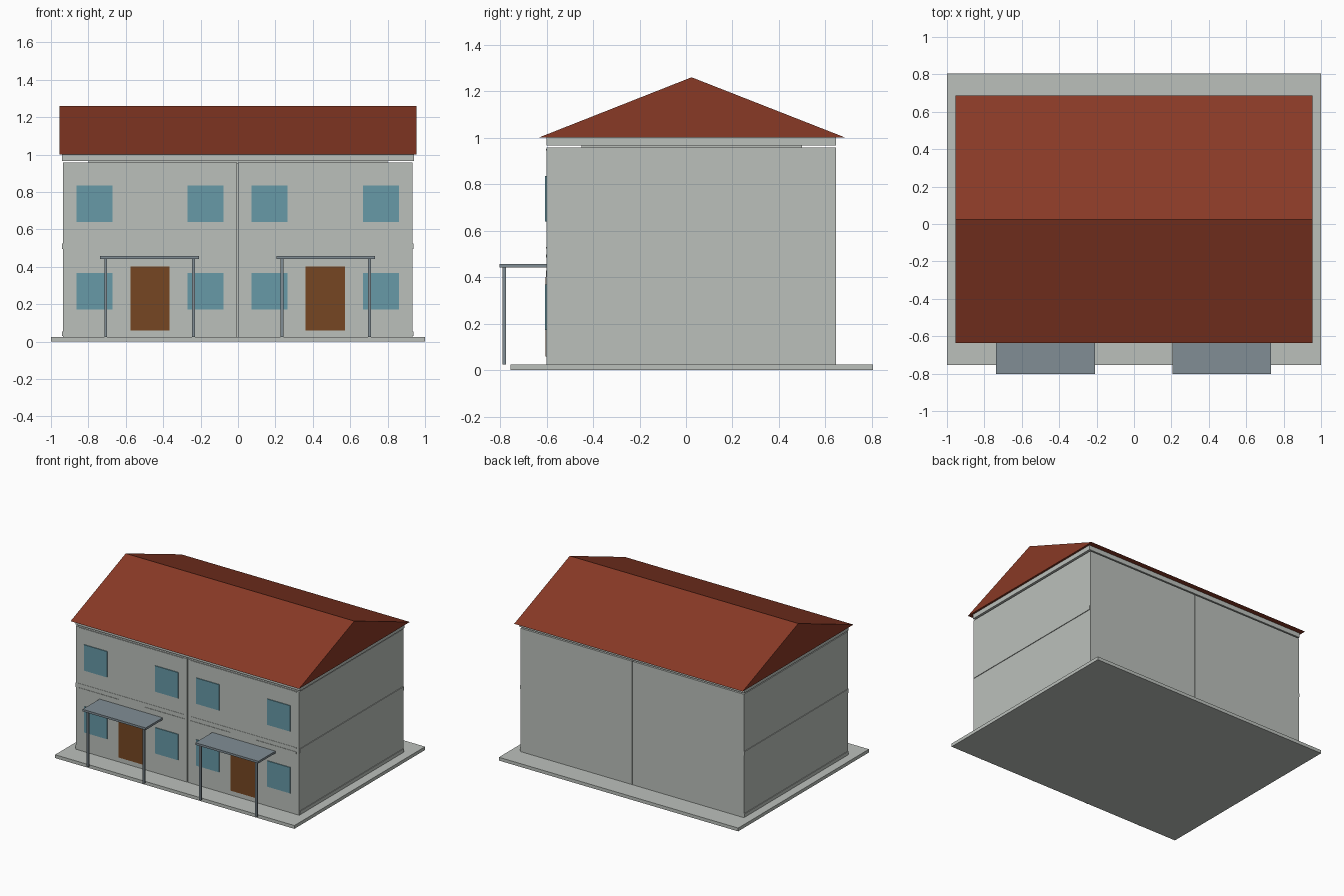
import bpy
import bmesh

if "Cube" in bpy.data.objects:
    bpy.data.objects.remove(bpy.data.objects["Cube"])


def material(name, rgb):
    m = bpy.data.materials.new(name)
    m.diffuse_color = (*rgb, 1)
    m.use_nodes = True
    m.node_tree.nodes["Principled BSDF"].inputs["Base Color"].default_value = m.diffuse_color
    return m


WALL = material("pale_render", (0.50, 0.53, 0.50))
ROOF = material("red_tile", (0.25, 0.041, 0.019))
GLASS = material("blue_glass", (0.135, 0.32, 0.39))
WOOD = material("brown_wood", (0.18, 0.062, 0.016))
METAL = material("grey_metal", (0.22, 0.27, 0.30))


def finish(name, bm, mat):
    bmesh.ops.recalc_face_normals(bm, faces=bm.faces[:])
    me = bpy.data.meshes.new(name)
    bm.to_mesh(me)
    bm.free()
    me.materials.append(mat)
    ob = bpy.data.objects.new(name, me)
    bpy.context.collection.objects.link(ob)
    return ob


def box(name, x, y, z, mat):
    """Box spanning the given (low, high) range on each axis."""
    bm = bmesh.new()
    bmesh.ops.create_cube(bm, size=1)
    for v in bm.verts:
        v.co = [r[0] if c < 0 else r[1] for c, r in zip(v.co, (x, y, z))]
    return finish(name, bm, mat)


FRONT, BACK = -0.60, 0.645

# Ground slab
box("ground_slab", (-1, 1), (-0.755, 0.805), (0, 0.025), WALL)

# Core behind the narrow joint between the two dwellings
box("party_wall", (-0.02, 0.02), (FRONT + 0.015, BACK - 0.015), (0.025, 0.955), WALL)

# Ceiling slab, separated from the walls by a shadow gap
box("ceiling_slab", (-0.94, 0.94), (FRONT, BACK), (0.966, 1.0), WALL)
box("ceiling_support", (-0.80, 0.80), (-0.45, 0.50), (0.95, 0.97), WALL)

# Gabled roof: triangular profile extruded along x
bm = bmesh.new()
profile = [(-0.635, 1.0), (0.687, 1.0), (0.024, 1.26)]
face = bm.faces.new([bm.verts.new((-0.955, y, z)) for y, z in profile])
ext = bmesh.ops.extrude_face_region(bm, geom=[face])["geom"]
bmesh.ops.translate(bm, vec=(1.91, 0, 0),
                    verts=[g for g in ext if isinstance(g, bmesh.types.BMVert)])
finish("roof", bm, ROOF)

# Two mirrored dwellings
for side, label in ((-1, "left"), (1, "right")):
    def part(name, x, y, z, mat):
        xs = tuple(sorted((side * x[0] - 0.002, side * x[1] - 0.002)))
        return box(f"{label}_{name}", xs, y, z, mat)

    part("walls", (0.003, 0.934), (FRONT, BACK), (0.025, 0.957), WALL)

    # Floor edges showing slightly beyond the end wall
    for i, z in enumerate(((0.03, 0.055), (0.495, 0.525))):
        part(f"floor_edge_{i}", (0.80, 0.939), (FRONT + 0.002, BACK - 0.002), z, WALL)

    # Horizontal trim on the facade
    part("string_course", (0.025, 0.91), (FRONT - 0.002, FRONT), (0.524, 0.530), WALL)
    part("top_trim", (0.025, 0.91), (FRONT - 0.002, FRONT), (0.946, 0.952), WALL)
    for i, x in enumerate(((0.025, 0.36), (0.575, 0.91))):
        part(f"lintel_{i}", x, (FRONT - 0.003, FRONT), (0.484, 0.498), WALL)

    # Windows on both storeys
    for i, x in enumerate(((0.075, 0.267), (0.67, 0.862))):
        for j, z in enumerate(((0.173, 0.368), (0.64, 0.835))):
            part(f"window_{i}_{j}", x, (FRONT - 0.006, FRONT), z, GLASS)

    # Door with a slim frame
    part("door_frame", (0.357, 0.579), (FRONT - 0.002, FRONT), (0.06, 0.43), WALL)
    part("door", (0.364, 0.573), (FRONT - 0.004, FRONT), (0.06, 0.402), WOOD)

    # Porch canopy on two posts
    part("canopy", (0.207, 0.735), (-0.803, FRONT), (0.441, 0.457), METAL)
    for i, x in enumerate(((0.229, 0.244), (0.698, 0.713))):
        part(f"porch_post_{i}", x, (-0.79, -0.775), (0.025, 0.442), METAL)
